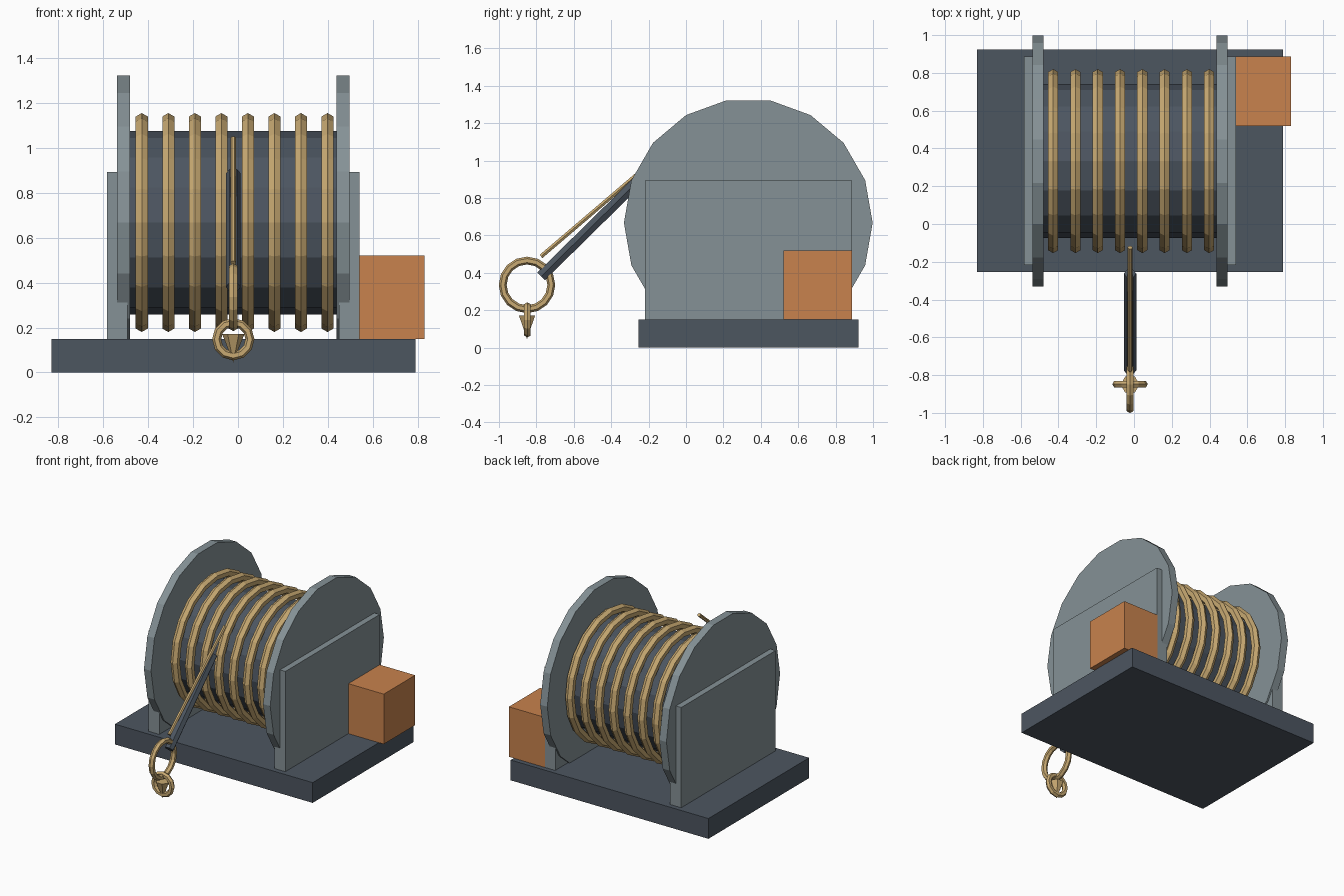
import bpy, bmesh, math
from mathutils import Vector, Matrix

if "Cube" in bpy.data.objects:
    bpy.data.objects.remove(bpy.data.objects["Cube"])

CX = -0.021                      # winch centre line
AXLE = Vector((CX, 0.333, 0.667))


def material(name, rgb):
    m = bpy.data.materials.new(name)
    m.diffuse_color = (*rgb, 1)
    m.use_nodes = True
    m.node_tree.nodes["Principled BSDF"].inputs["Base Color"].default_value = m.diffuse_color
    return m


SLATE = material("dark slate", (0.073, 0.092, 0.118))
GREY = material("steel grey", (0.235, 0.285, 0.305))
GOLD = material("rope gold", (0.58, 0.40, 0.17))
ORANGE = material("motor orange", (0.58, 0.225, 0.075))


def finish(bm, name, mat):
    bmesh.ops.recalc_face_normals(bm, faces=bm.faces)
    me = bpy.data.meshes.new(name)
    bm.to_mesh(me)
    bm.free()
    me.materials.append(mat)
    ob = bpy.data.objects.new(name, me)
    bpy.context.collection.objects.link(ob)
    return ob


def box(name, lo, hi, mat):
    lo, hi = Vector(lo), Vector(hi)
    bm = bmesh.new()
    bmesh.ops.create_cube(bm, size=1, matrix=Matrix.Translation((lo + hi) / 2)
                          @ Matrix.Diagonal((*(hi - lo), 1)))
    return finish(bm, name, mat)


def rod(name, a, b, r1, r2, sides, mat):
    """Prism or cone from a to b, with a vertex row facing +x where possible."""
    a, b = Vector(a), Vector(b)
    w = (b - a).normalized()
    u = Vector((0, 1, 0)) if abs(w.x) > 0.9 else Vector((1, 0, 0))
    v = w.cross(u)
    rot = Matrix((u, v, w)).transposed().to_4x4()
    bm = bmesh.new()
    bmesh.ops.create_cone(bm, cap_ends=True, segments=sides, radius1=r1, radius2=r2,
                          depth=(b - a).length,
                          matrix=Matrix.Translation((a + b) / 2) @ rot)
    # turn the section so that a vertex lies on the u axis
    first = bm.verts[:][0].co - a
    ang = math.atan2(first.dot(v), first.dot(u))
    bmesh.ops.rotate(bm, verts=bm.verts, cent=a, matrix=Matrix.Rotation(-ang, 3, w))
    return finish(bm, name, mat)


def ring(name, centre, axis, major, minor, segs, mat, sides=6):
    c = Vector(centre)
    w = Vector(axis)
    u = Vector((0, 0, 1))
    v = w.cross(u)
    bm = bmesh.new()
    loops = []
    for i in range(segs):
        t = math.tau * i / segs
        d = u * math.cos(t) + v * math.sin(t)
        loops.append([bm.verts.new(c + d * (major + minor * math.cos(math.tau * j / sides))
                                   + w * minor * math.sin(math.tau * j / sides))
                      for j in range(sides)])
    for i in range(segs):
        p, q = loops[i], loops[(i + 1) % segs]
        for j in range(sides):
            k = (j + 1) % sides
            bm.faces.new((p[j], q[j], q[k], p[k]))
    return finish(bm, name, mat)


# base slab and motor block
box("base", (-0.83, -0.255, 0), (0.79, 0.923, 0.15), SLATE)
box("motor_box", (0.535, 0.52, 0.15), (0.83, 0.887, 0.52), ORANGE)

# side supports and drum flanges, mirrored about the centre line
for s, side in ((-1, "left"), (1, "right")):
    xs = sorted((CX + s * 0.471, CX + s * 0.561))
    box(side + "_support", (xs[0], -0.218, 0.15), (xs[1], 0.887, 0.892), GREY)
    rod(side + "_flange", AXLE + Vector((s * 0.459, 0, 0)), AXLE + Vector((s * 0.517, 0, 0)),
        0.665, 0.665, 18, GREY)

# drum with rope coils
rod("drum", AXLE - Vector((0.47, 0, 0)), AXLE + Vector((0.47, 0, 0)), 0.408, 0.408, 16, SLATE)
for i in range(8):
    ring("rope_coil_%d" % (i + 1), AXLE + Vector(((i - 3.5) * 0.118 + 0.006, 0, 0)), (1, 0, 0),
         0.456, 0.031, 20, GOLD)

# arm, taut rope and hanging hook
rod("arm", (CX, -0.775, 0.38), (CX, -0.262, 0.885), 0.033, 0.033, 6, SLATE)
rod("taut_rope", (CX, -0.775, 0.487), (CX, -0.124, 1.042), 0.013, 0.013, 6, GOLD)
ring("hook_ring", (CX, -0.85, 0.335), (1, 0, 0), 0.13, 0.021, 16, GOLD)
ring("small_ring", (CX, -0.848, 0.148), (0, 1, 0), 0.074, 0.02, 12, GOLD)
rod("hook_tip", (CX, -0.85, 0.172), (CX, -0.85, 0.045), 0.05, 0.0, 6, GOLD)
